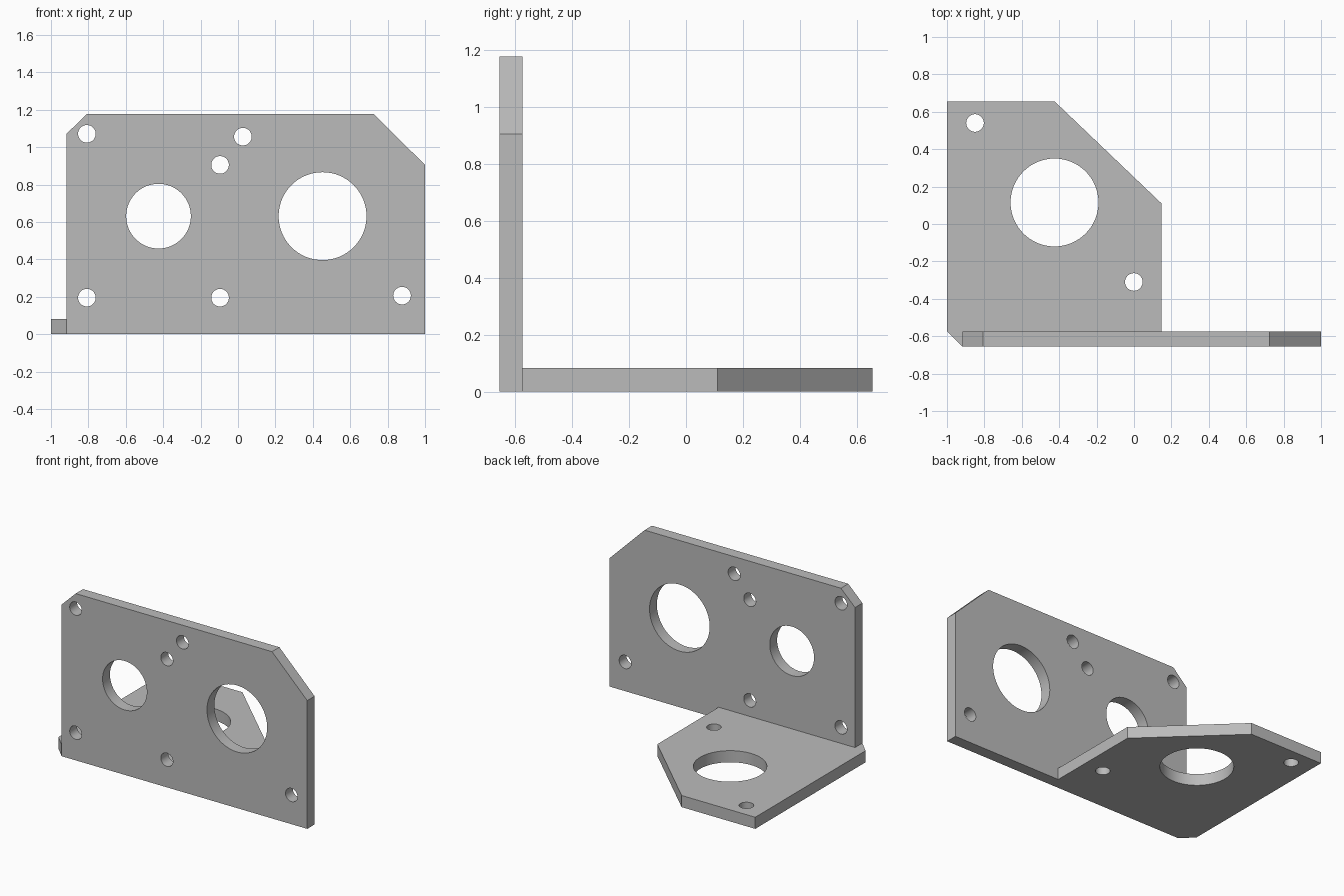
import bpy, bmesh, math
from mathutils import Matrix, Vector

default = bpy.data.objects.get("Cube")
if default:
    bpy.data.objects.remove(default, do_unlink=True)

THICK = 0.082
FRONT, BACK = -0.656, 0.656
INNER = FRONT + THICK
SMALL, MEDIUM, LARGE = 0.047, 0.173, 0.235

grey = bpy.data.materials.new("plain grey")
grey.use_nodes = True
grey.diffuse_color = (0.5, 0.5, 0.5, 1)
grey.node_tree.nodes["Principled BSDF"].inputs["Base Color"].default_value = (0.5, 0.5, 0.5, 1)


def circle(cx, cy, r, n=64):
    return [(cx + r * math.cos(2 * math.pi * i / n),
             cy + r * math.sin(2 * math.pi * i / n)) for i in range(n)]


def plate(name, outline, holes, matrix):
    """Flat outline with round holes, thickened along its local z."""
    bm = bmesh.new()
    for loop in [outline] + [circle(*h) for h in holes]:
        verts = [bm.verts.new((x, y, 0)) for x, y in loop]
        for a, b in zip(verts, verts[1:] + verts[:1]):
            bm.edges.new((a, b))
    bmesh.ops.triangle_fill(bm, edges=bm.edges[:], use_beauty=True, normal=(0, 0, 1))
    result = bmesh.ops.extrude_face_region(bm, geom=bm.faces[:], use_keep_orig=True)
    moved = [g for g in result["geom"] if isinstance(g, bmesh.types.BMVert)]
    bmesh.ops.translate(bm, verts=moved, vec=Vector((0, 0, THICK)))
    bmesh.ops.transform(bm, matrix=matrix, verts=bm.verts[:])
    bmesh.ops.recalc_face_normals(bm, faces=bm.faces[:])
    mesh = bpy.data.meshes.new(name)
    bm.to_mesh(mesh)
    bm.free()
    mesh.materials.append(grey)
    obj = bpy.data.objects.new(name, mesh)
    bpy.context.scene.collection.objects.link(obj)
    # Smooth hole walls, crisp plate edges
    bpy.ops.object.select_all(action='DESELECT')
    obj.select_set(True)
    bpy.context.view_layer.objects.active = obj
    bpy.ops.object.shade_smooth_by_angle(angle=math.radians(30))
    return obj


# Upright plate: drawn in x and z, thickened towards the front
upright = [(-0.918, 0), (1, 0), (1, 0.905), (0.725, 1.177), (-0.808, 1.177), (-0.918, 1.07)]
upright_holes = [
    (-0.425, 0.631, MEDIUM), (0.452, 0.631, LARGE),
    (-0.808, 1.071, SMALL), (0.026, 1.056, SMALL), (-0.096, 0.905, SMALL),
    (-0.808, 0.195, SMALL), (-0.096, 0.195, SMALL), (0.877, 0.206, SMALL),
]
plate("upright_plate", upright, upright_holes,
      Matrix.Translation((0, INNER, 0)) @ Matrix.Rotation(math.pi / 2, 4, 'X'))

# Base plate: drawn in x and y, with a small corner beside the upright plate
base = [(-1, BACK), (-0.425, BACK), (0.147, 0.11), (0.147, INNER),
        (-0.918, INNER), (-0.918, FRONT), (-1, INNER)]
base_holes = [(-0.425, 0.115, LARGE), (-0.85, 0.54, SMALL), (-0.001, -0.31, SMALL)]
plate("base_plate", base, base_holes, Matrix.Identity(4))
